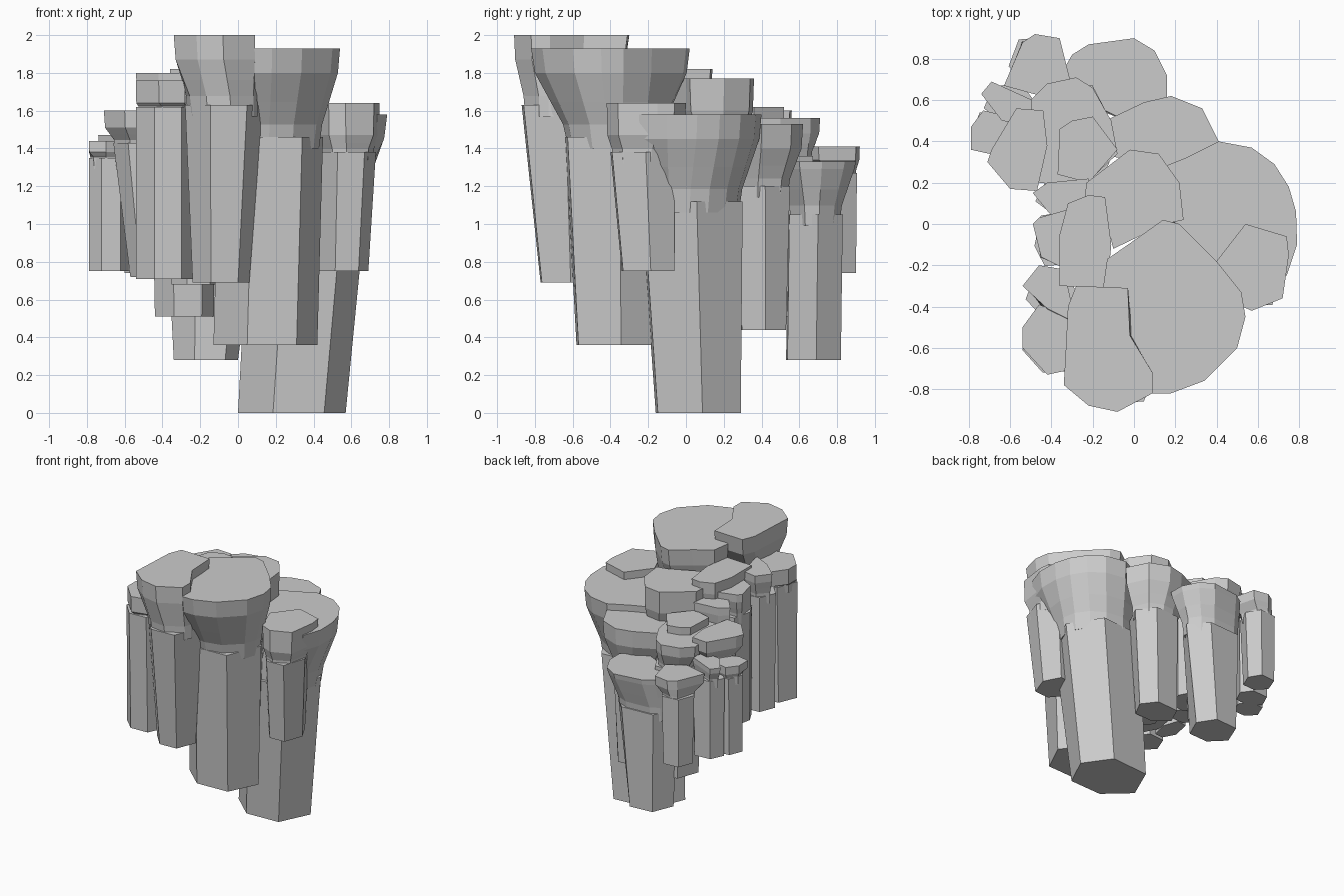
import bpy, bmesh, math
from mathutils import Vector

HEX = [(-1, -.25), (-.35, -1), (.6, -.95), (1, .1), (.5, 1), (-.6, .9)]


def bounds(pts):
    xs, ys = [p[0] for p in pts], [p[1] for p in pts]
    return min(xs), max(xs), min(ys), max(ys)


def centre(b):
    return Vector(((b[0] + b[1]) / 2, (b[2] + b[3]) / 2)), (b[1] - b[0]) / 2, (b[3] - b[2]) / 2


def loft(bm, rings):
    """Skin a stack of rings (top to bottom) and close both ends."""
    rows = [[bm.verts.new((x, y, z)) for x, y in pts] for z, pts in rings]
    n = len(rows[0])
    for a, b in zip(rows, rows[1:]):
        for i in range(n):
            j = (i + 1) % n
            bm.faces.new((a[i], a[j], b[j], b[i]))
    bm.faces.new(rows[0])
    bm.faces.new(rows[-1])


def pillar(name, top, shoulder, bottom, outline, foot=None, upper=None, cap=.13):
    """Hexagonal shaft with a ledge at the shoulder, and a flared cap rising from it."""
    ob = bounds(outline)
    oc, orx, ory = centre(ob)
    if foot is None:
        foot = (oc.x - orx * .88, oc.x + orx * .88, oc.y - ory * .85, oc.y + ory * .85)
    if upper is None:
        upper = [f + (o - f) * .25 for f, o in zip(foot, ob)]
    fc, frx, fry = centre(foot)
    uc, urx, ury = centre(upper)
    bm = bmesh.new()
    # shaft
    loft(bm, [(shoulder, [(uc.x + x * urx, uc.y + y * ury) for x, y in HEX]),
              (bottom, [(fc.x + x * frx, fc.y + y * fry) for x, y in HEX])])
    # cap
    neck = []
    for p in outline:
        d = Vector(p) - oc
        a = math.atan2(d.y / ory, d.x / orx)
        neck.append(Vector((uc.x + urx * .93 * math.cos(a), uc.y + ury * .93 * math.sin(a))))

    def mix(t):
        return [Vector(p).lerp(q, t) for p, q in zip(outline, neck)]
    low = top - cap
    loft(bm, [(top, mix(0)), (low, mix(.1)), (low + (shoulder - low) * .45, mix(.52)),
              (low + (shoulder - low) * .8, mix(.85)), (shoulder - .06, mix(1))])
    bmesh.ops.recalc_face_normals(bm, faces=bm.faces)
    me = bpy.data.meshes.new(name)
    bm.to_mesh(me)
    bm.free()
    bpy.context.collection.objects.link(bpy.data.objects.new(name, me))


# large pillars
pillar("front_pillar", 2.0, 1.63, .69,
       [(-.28, -.3), (-.03, -.31), (-.02, -.54), (.09, -.72), (.09, -.82), (-.08, -.91),
        (-.22, -.88), (-.34, -.78), (-.33, -.6), (-.32, -.4)],
       (-.24, .06, -.77, -.48), (-.28, .13, -.87, -.45))
pillar("tall_pillar", 1.93, 1.46, .36,
       [(-.13, -.17), (0, -.08), (.14, .02), (.22, 0), (.4, -.18), (.52, -.33), (.54, -.45),
        (.5, -.6), (.34, -.76), (.18, -.82), (.06, -.82), (-.04, -.55), (-.06, -.34), (-.15, -.31)],
       (-.13, .42, -.58, -.15), (-.1, .45, -.64, -.12))
pillar("right_pillar", 1.58, 1.12, 0,
       [(.1, .26), (.25, .32), (.41, .4), (.57, .37), (.68, .29), (.75, .18), (.785, .06), (.79, -.1),
        (.74, -.25), (.55, -.2), (.4, -.2), (.2, 0)],
       (0, .57, -.16, .29), (.06, .68, -.24, .3))
pillar("right_front_pillar", 1.64, 1.38, .75,
       [(.4, -.18), (.54, 0), (.74, -.06), (.75, -.15), (.72, -.36), (.57, -.42), (.48, -.38)],
       (.43, .69, -.34, -.06), (.43, .73, -.4, -.06), .17)
pillar("middle_pillar", 1.77, 1.4, .56,
       [(-.23, .2), (-.02, .36), (.12, .34), (.22, .2), (.24, .02), (.15, .0), (-.1, -.12),
        (-.15, .08), (-.24, .12)], (-.1, .2, 0, .3), cap=.17)
pillar("back_right_pillar", 1.53, 1.2, .44,
       [(-.14, .5), (.05, .59), (.18, .62), (.33, .56), (.41, .4), (.12, .25), (.1, .3), (-.14, .33)],
       (-.03, .3, .29, .53), (-.03, .34, .26, .55))
pillar("back_pillar", 1.33, 1.05, .28,
       [(-.34, .75), (-.3, .82), (-.22, .87), (0, .9), (.1, .84), (.16, .72), (.16, .6),
        (.0, .48), (-.2, .58), (-.3, .66)],
       (-.34, 0, .53, .82), (-.38, .1, .54, .83), .04)

# small pillars along the back and left
pillar("back_corner_pillar", 1.41, 1.27, .74,
       [(-.63, .67), (-.54, .88), (-.48, .92), (-.36, .9), (-.31, .7), (-.45, .62)],
       (-.6, -.38, .7, .9), cap=.07)
pillar("inner_back_pillar", 1.56, 1.36, .51,
       [(-.5, .6), (-.42, .68), (-.28, .71), (-.2, .66), (-.11, .5), (-.08, .34), (-.25, .18),
        (-.46, .2)], (-.44, -.13, .36, .66), cap=.08)
pillar("inner_left_pillar", 1.62, 1.44, .68,
       [(-.37, .24), (-.36, .46), (-.3, .5), (-.2, .52), (-.08, .36), (-.22, .2)], cap=.07)
pillar("left_pillar", 1.6, 1.43, .72,
       [(-.71, .3), (-.69, .36), (-.57, .56), (-.44, .55), (-.42, .38), (-.47, .16), (-.6, .17)],
       (-.57, -.4, .22, .5), (-.66, -.42, .2, .53), .09)
pillar("left_back_pillar", 1.47, 1.36, .75,
       [(-.74, .63), (-.69, .69), (-.47, .59), (-.5, .48), (-.64, .5)], cap=.04)
pillar("far_left_pillar", 1.44, 1.35, .75,
       [(-.79, .36), (-.79, .47), (-.73, .55), (-.6, .52), (-.58, .4), (-.7, .34)],
       (-.79, -.58, .36, .54), (-.79, -.58, .35, .55), .06)
pillar("centre_left_pillar", 1.82, 1.55, .72,
       [(-.36, -.05), (-.32, .1), (-.22, .14), (-.14, .13), (-.11, -.1), (-.13, -.31), (-.36, -.3)],
       cap=.09)
pillar("front_left_pillar", 1.76, 1.62, .71,
       [(-.54, -.5), (-.46, -.39), (-.28, -.46), (-.28, -.7), (-.42, -.73), (-.54, -.6)],
       (-.54, -.24, -.7, -.45), (-.54, -.24, -.72, -.43), .12)
pillar("side_front_pillar", 1.8, 1.62, .72,
       [(-.54, -.3), (-.46, -.2), (-.34, -.22), (-.28, -.48), (-.42, -.41)],
       (-.52, -.28, -.44, -.23), cap=.06)
pillar("side_middle_pillar", 1.74, 1.56, .71,
       [(-.49, 0), (-.46, .03), (-.32, .07), (-.33, -.22), (-.45, -.16)], cap=.06)
pillar("side_back_pillar", 1.69, 1.5, .71,
       [(-.49, .15), (-.42, .2), (-.22, .22), (-.22, .05), (-.4, .04)], cap=.06)
